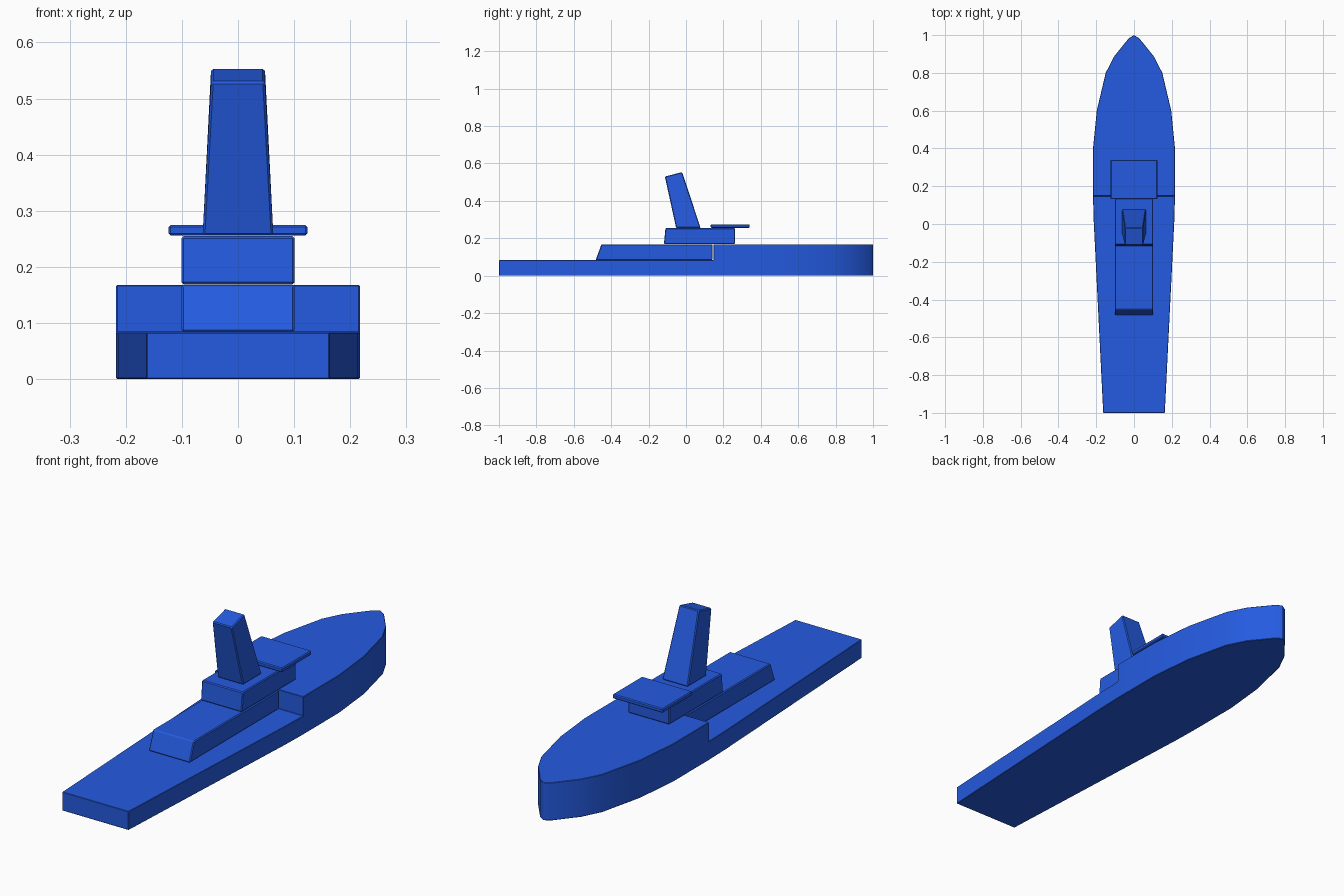
import bpy, math

if "Cube" in bpy.data.objects:
    bpy.data.objects.remove(bpy.data.objects["Cube"])

blue = bpy.data.materials.new("blue")
blue.diffuse_color = (0.018, 0.105, 0.75, 1)
blue.use_nodes = True
blue.node_tree.nodes["Principled BSDF"].inputs["Base Color"].default_value = blue.diffuse_color


def add_mesh(name, verts, faces):
    mesh = bpy.data.meshes.new(name)
    mesh.from_pydata(verts, [], faces)
    mesh.materials.append(blue)
    ob = bpy.data.objects.new(name, mesh)
    bpy.context.collection.objects.link(ob)
    return ob


def prism(name, bottom, top):
    """Solid between two matching counter-clockwise rings."""
    n = len(bottom)
    sides = [(i, (i + 1) % n, n + (i + 1) % n, n + i) for i in range(n)]
    caps = [tuple(range(n))[::-1], tuple(range(n, 2 * n))]
    return add_mesh(name, bottom + top, sides + caps)


def ring(hw, y0, z0, y1, z1):
    """Rectangle from rear edge (y0, z0) to forward edge (y1, z1)."""
    return [(-hw, y0, z0), (hw, y0, z0), (hw, y1, z1), (-hw, y1, z1)]


def finish(ob, width):
    """Small edge chamfer, then bake modifiers and shade by angle."""
    bev = ob.modifiers.new("bevel", 'BEVEL')
    bev.width = width
    bev.segments = 1
    bev.limit_method = 'ANGLE'
    bev.angle_limit = math.radians(35)
    bpy.ops.object.select_all(action='DESELECT')
    ob.select_set(True)
    bpy.context.view_layer.objects.active = ob
    bpy.ops.object.convert(target='MESH')
    bpy.ops.object.shade_smooth_by_angle(angle=math.radians(25))


# Hull: full-height outline, with the aft deck cut down to a lower level
half = [(0.163, -1), (0.214, 0.03), (0.217, 0.15), (0.217, 0.40), (0.197, 0.60),
        (0.150, 0.80), (0.107, 0.885), (0.028, 0.983)]
outline = half + [(0, 1.0)] + [(-x, y) for x, y in reversed(half)]
hull = prism("hull", [(x, y, 0) for x, y in outline],
             [(x, y, 0.168) for x, y in outline])
cutter = prism("deck_cutter", ring(0.5, -1.5, 0.083, 0.148, 0.083),
               ring(0.5, -1.5, 0.5, 0.148, 0.5))
cutter.hide_render = True
cut = hull.modifiers.new("step", 'BOOLEAN')
cut.operation = 'DIFFERENCE'
cut.solver = 'EXACT'
cut.object = cutter
finish(hull, 0.004)
bpy.data.objects.remove(cutter, do_unlink=True)

# Superstructure: long deckhouse, bridge, overhanging roof, raked funnel
parts = [
    ("deckhouse", ring(0.101, -0.483, 0.084, 0.142, 0.084),
     ring(0.101, -0.452, 0.168, 0.142, 0.168)),
    ("bridge", ring(0.101, -0.118, 0.169, 0.262, 0.169),
     ring(0.101, -0.110, 0.255, 0.262, 0.255)),
    ("bridge_roof", ring(0.124, 0.132, 0.256, 0.340, 0.256),
     ring(0.124, 0.132, 0.275, 0.340, 0.275)),
    ("funnel", ring(0.063, -0.053, 0.256, 0.078, 0.256),
     ring(0.048, -0.113, 0.530, -0.021, 0.554)),
]
for name, bottom, top in parts:
    finish(prism(name, bottom, top), 0.004)
